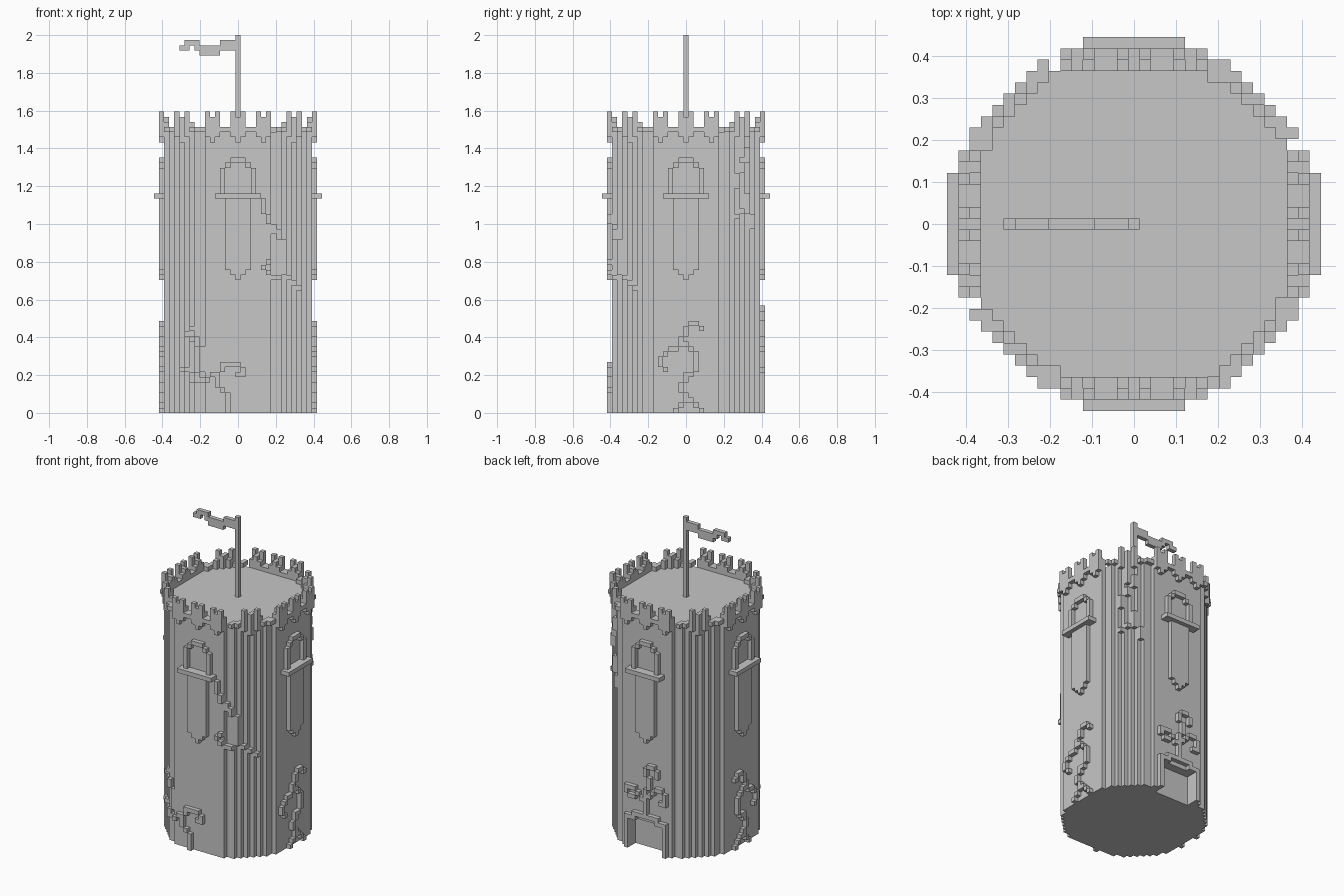
import bpy, bmesh
from mathutils import Vector

if "Cube" in bpy.data.objects:
    bpy.data.objects.remove(bpy.data.objects["Cube"], do_unlink=True)

V = 2 / 74          # edge of one block
FLOOR = 55          # height of the roof deck, in blocks
DOOR = 7            # height of the doorway, in blocks
GREY = (0.57, 0.57, 0.57, 1)

stone = bpy.data.materials.new("grey stone")
stone.use_nodes = True
stone.diffuse_color = GREY
stone.node_tree.nodes["Principled BSDF"].inputs["Base Color"].default_value = GREY


def finish(name, bm):
    """Turn a bmesh measured in blocks into a scaled object."""
    bmesh.ops.scale(bm, vec=(V, V, V), verts=bm.verts)
    bmesh.ops.recalc_face_normals(bm, faces=bm.faces)
    mesh = bpy.data.meshes.new(name)
    bm.to_mesh(mesh)
    bm.free()
    mesh.materials.append(stone)
    obj = bpy.data.objects.new(name, mesh)
    bpy.context.collection.objects.link(obj)


def prism(name, outline, z0, z1):
    bm = bmesh.new()
    low = [bm.verts.new((x, y, z0)) for x, y in outline]
    high = [bm.verts.new((x, y, z1)) for x, y in outline]
    bm.faces.new(low)
    bm.faces.new(high)
    for n in range(len(low)):
        bm.faces.new((low[n - 1], low[n], high[n], high[n - 1]))
    finish(name, bm)


def blocks(name, cells):
    """Outer skin of a set of unit blocks; (i, j) is a block centre, k its bottom."""
    cells = set(cells)
    bm = bmesh.new()
    for c in cells:
        mid = Vector(c) + Vector((0, 0, 0.5))
        for axis in range(3):
            for sign in (-1, 1):
                n = Vector((0, 0, 0))
                n[axis] = sign
                if tuple(int(a + b) for a, b in zip(c, n)) in cells:
                    continue
                u, w = n.yzx, n.zxy
                corners = [(u + w), (w - u), (-u - w), (u - w)]
                bm.faces.new([bm.verts.new(mid + (n + q) / 2) for q in corners])
    bmesh.ops.remove_doubles(bm, verts=bm.verts, dist=0.001)
    finish(name, bm)


def span(a, b):
    return range(a, b + 1)


def turn(x, y, times):
    for _ in range(times):
        x, y = -y, x
    return x, y


def depth(i):
    """Row of the layer that lies on the wall at column i."""
    i = abs(i)
    return 15 if i <= 6 else 14 if i <= 8 else 22 - i


# Tower: stepped octagon, with a doorway recessed in the lower back wall
quarter = [(14.5, 6.5)]
for half in (8.5, 9.5, 10.5, 11.5, 12.5, 13.5):
    x, y = quarter[-1]
    quarter += [(x - 1, y), (x - 1, half)]
quarter += [(6.5, 13.5), (6.5, 14.5)]
octagon = [turn(x, y, t) for t in range(4) for x, y in quarter]
n = len(quarter)
recess = [(4.5, 14.5), (4.5, 12.5), (-4.5, 12.5), (-4.5, 14.5)]
prism("tower_base", octagon[:n] + recess + octagon[n:], 0, DOOR)
prism("tower_wall", octagon, DOOR, FLOOR)

# Parapet with two-pronged merlons
parapet = set()
for t in range(4):
    for i in span(-6, 14):
        # place within the merlon: 0 and 2 prongs, 1 middle, others gap
        m = (i + 6) % 5 if i <= 6 else i - 10
        prong, middle = m in (0, 2), m == 1
        low = 54 if prong else 53 if middle else 55
        high = 59 if prong else 58 if middle else 56
        back = 58 if middle else 57 if prong else 56
        j = depth(i)
        x, y = turn(i, j, t)
        parapet |= {(x, y, k) for k in range(low, high)}
        x, y = turn(i, j - 1, t) if i <= 8 else turn(i - 1, j, t)
        parapet |= {(x, y, k) for k in range(FLOOR, back)}
blocks("parapet", parapet)

# Window frame, sill and hanging banner on each side
for t, side in enumerate(("back", "left_hand", "front", "right_hand")):
    frame = [(s * 3, k) for s in (-1, 1) for k in span(43, 47)]
    frame += [(-2, 48), (2, 48), (-1, 49), (0, 49), (1, 49)]
    banner = [(i, k) for i in span(-2, 2) for k in span(26 + abs(i), 41)]
    sill = [(i, j, 42) for i in span(-4, 4) for j in (15, 16)]
    for name, cells in (("window_frame", [(i, 15, k) for i, k in frame]),
                        ("banner", [(i, 15, k) for i, k in banner]),
                        ("window_sill", sill)):
        blocks(f"{side}_{name}", [(*turn(i, j, t), k) for i, j, k in cells])


def vine(name, start, path, place):
    """Walk from start; each letter steps one block, pairs make diagonals."""
    steps = {"u": (0, 1), "d": (0, -1), "l": (-1, 0), "r": (1, 0)}
    i, k = start
    cells = {(i, k)}
    for word in path.split():
        for letter in word:
            i, k = i + steps[letter][0], k + steps[letter][1]
        cells.add((i, k))
    blocks(name, [(*place(i), k) for i, k in cells])


def on_front(i):
    return i, -depth(i)


def on_back(i):
    return -i, depth(i)


# Curling vines on both flanks
for s, side in ((1, "right"), (-1, "left")):
    def flank(j, s=s):
        return s * depth(j), j
    vine(f"{side}_vine_upper", (3, 16), "ul l ld d ld d ld l ld ld d rd", flank)
    vine(f"{side}_vine_lower", (0, 13), "rd rd d d d ld l d ld d rd d r rd rd", flank)
    vine(f"{side}_vine_root", (-1, 1), "ld", flank)

# Vines on the front
vine("front_vine_left", (-9, 16), "ld rd r d rd d d d d ld ld", on_front)
vine("front_vine_left_tip", (-11, 8), "r rd rd r r ru", on_front)
vine("front_vine_curl", (-4, 5), "u u ru u r r r rd d l", on_front)
vine("front_vine_stem", (-4, 5), "rd rd d d d", on_front)
vine("front_creeper", (5, 41), "d d rd d rd d r d rd d d d d d d ld l lu lu ru",
     on_front)
vine("front_creeper_tail", (9, 27), "rd rd rd", on_front)

# Creeper down the back right slope
vine("back_right_creeper", (-11, 52), "d d ru d d ld d ld d d", on_back)
vine("back_right_creeper_end", (-10, 42), "d d ld ld ru ru d rd d d", on_back)

# Vines above the doorway
vine("back_vine_stem", (1, 16), "d ld d d d d d d", on_back)
vine("back_vine_curl", (1, 17), "lu u ru r rd d", on_back)
vine("back_vine_left", (-1, 12), "lu lu l l d rd r", on_back)
vine("back_vine_right", (1, 13), "ru ru r rd d d l", on_back)

# Door surround: posts and a stepped head
surround = [(s * 5, k) for s in (-1, 1) for k in span(0, DOOR)]
surround += [(s * i, DOOR) for s in (-1, 1) for i in (4, 3)]
surround += [(i, DOOR + 1) for i in span(-3, 3)]
blocks("door_surround", [(i, 15, k) for i, k in surround])

# Flagpole and waving flag
prism("flagpole", [(-.5, -.5), (.5, -.5), (.5, .5), (-.5, .5)], FLOOR, 74)
flag = [(i, k) for i in span(-3, -1) for k in (71, 72)]
flag += [(i, k) for i in span(-7, -4) for k in (70, 71)]
flag += [(-8, 71), (-8, 72), (-9, 72), (-10, 72), (-10, 71), (-11, 71)]
blocks("flag", [(i, 0, k) for i, k in flag])
